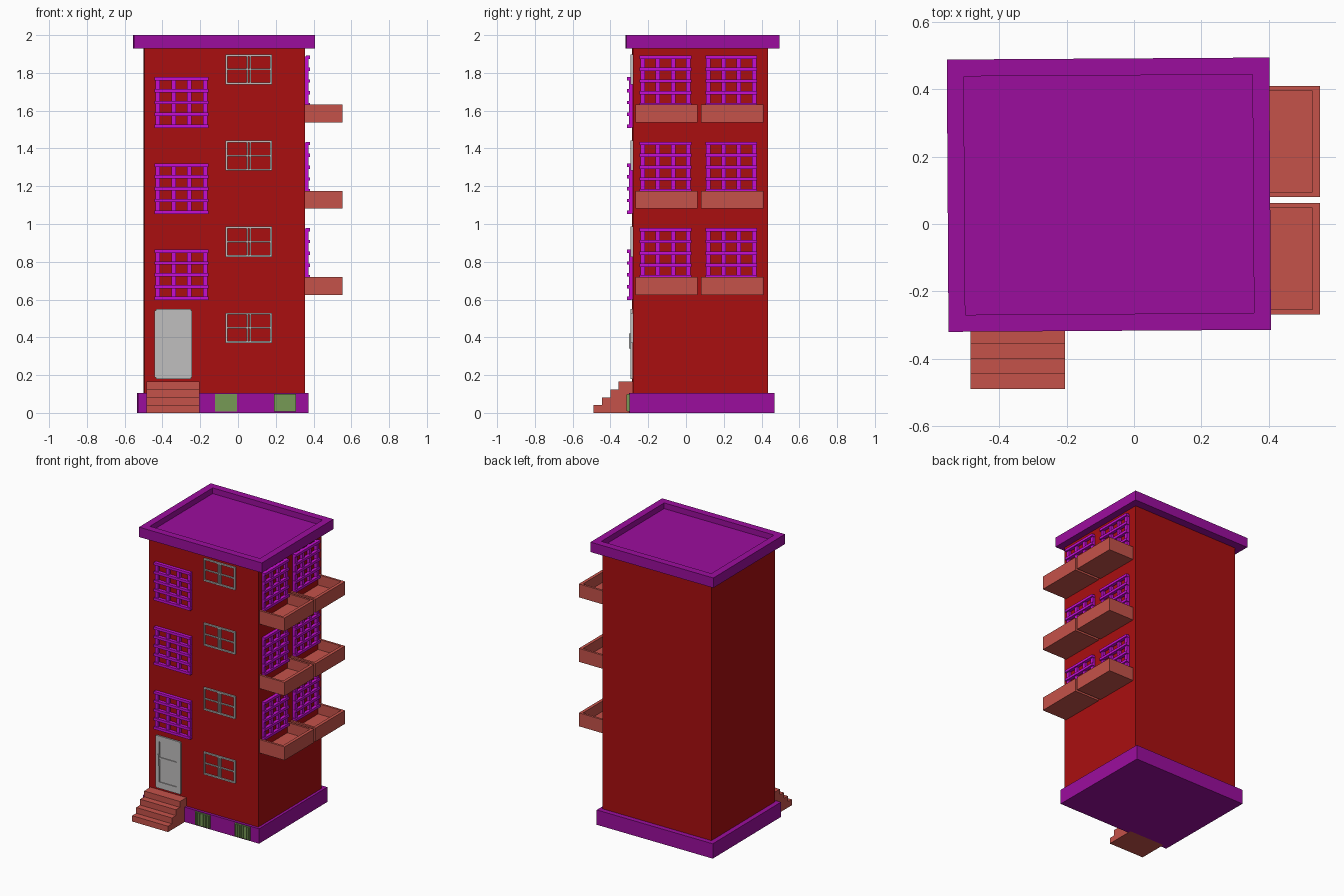
import bpy, bmesh, math
from mathutils import Matrix, Vector

if "Cube" in bpy.data.objects:
    bpy.data.objects.remove(bpy.data.objects["Cube"])


def mat(name, r, g, b):
    m = bpy.data.materials.new(name)
    m.diffuse_color = (r, g, b, 1)
    m.use_nodes = True
    m.node_tree.nodes["Principled BSDF"].inputs["Base Color"].default_value = m.diffuse_color
    return m


RED = mat("wall red", 0.40, 0.0045, 0.005)
PURPLE = mat("trim purple", 0.33, 0.004, 0.34)
MAGENTA = mat("grille magenta", 0.56, 0.004, 0.64)
BRICK = mat("brick", 0.56, 0.085, 0.068)
GREY = mat("door grey", 0.53, 0.52, 0.52)
GREEN = mat("vent green", 0.18, 0.32, 0.09)

TILT = math.radians(0.36)      # main blocks sit very slightly turned
STOREY = 0.456
FRONT, SIDE = -0.285, 0.355    # wall planes


def make(name, bm, material):
    bmesh.ops.recalc_face_normals(bm, faces=bm.faces)
    me = bpy.data.meshes.new(name)
    bm.to_mesh(me)
    bm.free()
    me.materials.append(material)
    ob = bpy.data.objects.new(name, me)
    bpy.context.collection.objects.link(ob)
    return ob


def add_box(bm, x0, x1, y0, y1, z0, z1):
    m = Matrix.Translation(((x0 + x1) / 2, (y0 + y1) / 2, (z0 + z1) / 2))
    m = m @ Matrix.Diagonal((x1 - x0, y1 - y0, z1 - z0, 1))
    return bmesh.ops.create_cube(bm, size=1, matrix=m)["verts"]


def boxes(name, material, *dims):
    bm = bmesh.new()
    for d in dims:
        add_box(bm, *d)
    return make(name, bm, material)


def turned_block(name, material, dims, recess=None):
    """Block turned by TILT; recess = (rim, depth) sinks its top face."""
    bm = bmesh.new()
    add_box(bm, *dims)
    if recess:
        bm.normal_update()
        top = max(bm.faces, key=lambda f: f.calc_center_median().z)
        bmesh.ops.inset_region(bm, faces=[top], thickness=recess[0])
        floor = bmesh.ops.extrude_face_region(bm, geom=[top])["geom"]
        bmesh.ops.delete(bm, geom=[top], context="FACES")
        for v in floor:
            if isinstance(v, bmesh.types.BMVert):
                v.co.z -= recess[1]
    c = Vector(((dims[0] + dims[1]) / 2, (dims[2] + dims[3]) / 2, 0))
    bmesh.ops.rotate(bm, verts=bm.verts, cent=c, matrix=Matrix.Rotation(TILT, 3, "Z"))
    return make(name, bm, material)


# Main blocks
turned_block("base", PURPLE, (-0.532, 0.372, -0.302, 0.467, 0, 0.105))
turned_block("walls", RED, (-0.498, 0.353, -0.283, 0.432, 0.1, 1.94))
turned_block("roof", PURPLE, (-0.553, 0.404, -0.317, 0.491, 1.93, 2.0), (0.071, 0.04))

# Entrance steps
boxes("steps", BRICK, *[(-0.485, -0.205, -0.49 + 0.0445 * i, -0.28,
                         0.0413 * i, 0.0413 * (i + 1)) for i in range(4)])

# Door: thin slab with raised frame and middle rail
y0, y1 = FRONT - 0.010, FRONT - 0.004
boxes("door", GREY, (-0.435, -0.248, y1, -0.27, 0.18, 0.55),
      (-0.441, -0.410, y0, -0.27, 0.187, 0.543),
      (-0.274, -0.243, y0, -0.27, 0.187, 0.543),
      (-0.435, -0.248, y0, -0.27, 0.18, 0.225),
      (-0.435, -0.248, y0, -0.27, 0.51, 0.55),
      (-0.410, -0.274, y0, -0.27, 0.385, 0.400))
boxes("door_handle", GREY, (-0.420, -0.412, y0 - 0.006, y0, 0.34, 0.42))


def grille(name, width, z0, place):
    """Bar grid in the XZ plane, outward = -y, then moved to its wall."""
    bm = bmesh.new()
    h = width / 2
    for i in range(4):
        x = -h + 0.016 + (width - 0.032) * i / 3
        add_box(bm, x - 0.012, x + 0.012, -0.017, 0.01, z0 + 0.004, z0 + 0.266)
    for i in range(5):
        z = z0 + 0.01 + 0.0625 * i
        add_box(bm, -h, h, -0.027, -0.004, z - 0.009, z + 0.009)
    ob = make(name, bm, MAGENTA)
    ob.data.transform(place)
    return ob


def balcony(name, y0, y1, z):
    """Open-topped tray against the side wall."""
    x0, x1, t, top = SIDE - 0.01, 0.552, 0.015, z + 0.095
    boxes(name, BRICK, (x0, x1, y0, y1, z, z + 0.022),
          (x1 - 0.022, x1, y0, y1, z + 0.022, top),
          (x0, x1 - 0.022, y0, y0 + t, z + 0.022, top),
          (x0, x1 - 0.022, y1 - t, y1, z + 0.022, top))


# Front grilles, side grilles and balconies on three storeys
quarter = Matrix.Rotation(math.pi / 2, 4, "Z")
for s in range(3):
    dz = STOREY * s
    grille(f"front_grille_{s}", 0.284, 0.596 + dz,
           Matrix.Translation((-0.299, FRONT, 0)))
    for n, yc in (("near", -0.108), ("far", 0.24)):
        grille(f"side_grille_{n}_{s}", 0.274, 0.71 + dz,
               Matrix.Translation((SIDE, yc, 0)) @ quarter)
    balcony(f"balcony_near_{s}", -0.268, 0.062, 0.625 + dz)
    balcony(f"balcony_far_{s}", 0.080, 0.409, 0.625 + dz)

# Stair windows: slim grey frames on the front wall
for s in range(4):
    zc = 0.45 + STOREY * s
    xa, xb, za, zb, w = -0.066, 0.180, zc - 0.08, zc + 0.08, 0.010
    xm, ya, yb = (xa + xb) / 2, FRONT - 0.008, FRONT + 0.01
    boxes(f"stair_window_{s}", GREY,
          (xa, xa + w, ya, yb, za, zb), (xb - w, xb, ya, yb, za, zb),
          (xa + w, xb - w, ya, yb, za, za + w), (xa + w, xb - w, ya, yb, zb - w, zb),
          (xm - 0.013, xm - 0.003, ya, yb, za + w, zb - w),
          (xm + 0.003, xm + 0.013, ya, yb, za + w, zb - w),
          (xa + w, xb - w, ya + 0.002, yb, zc - 0.004, zc + 0.004))

# Basement vents: green plates with upright slats
for n, x in (("left", -0.122), ("right", 0.19)):
    boxes(f"vent_{n}", GREEN, (x, x + 0.116, -0.309, -0.29, 0.008, 0.1),
          *[(x + 0.004 + 0.0142 * i, x + 0.012 + 0.0142 * i, -0.314, -0.308, 0.01, 0.098)
            for i in range(8)])

# Centre the model on y (steps reach furthest forward, roof furthest back)
bpy.context.view_layer.update()
